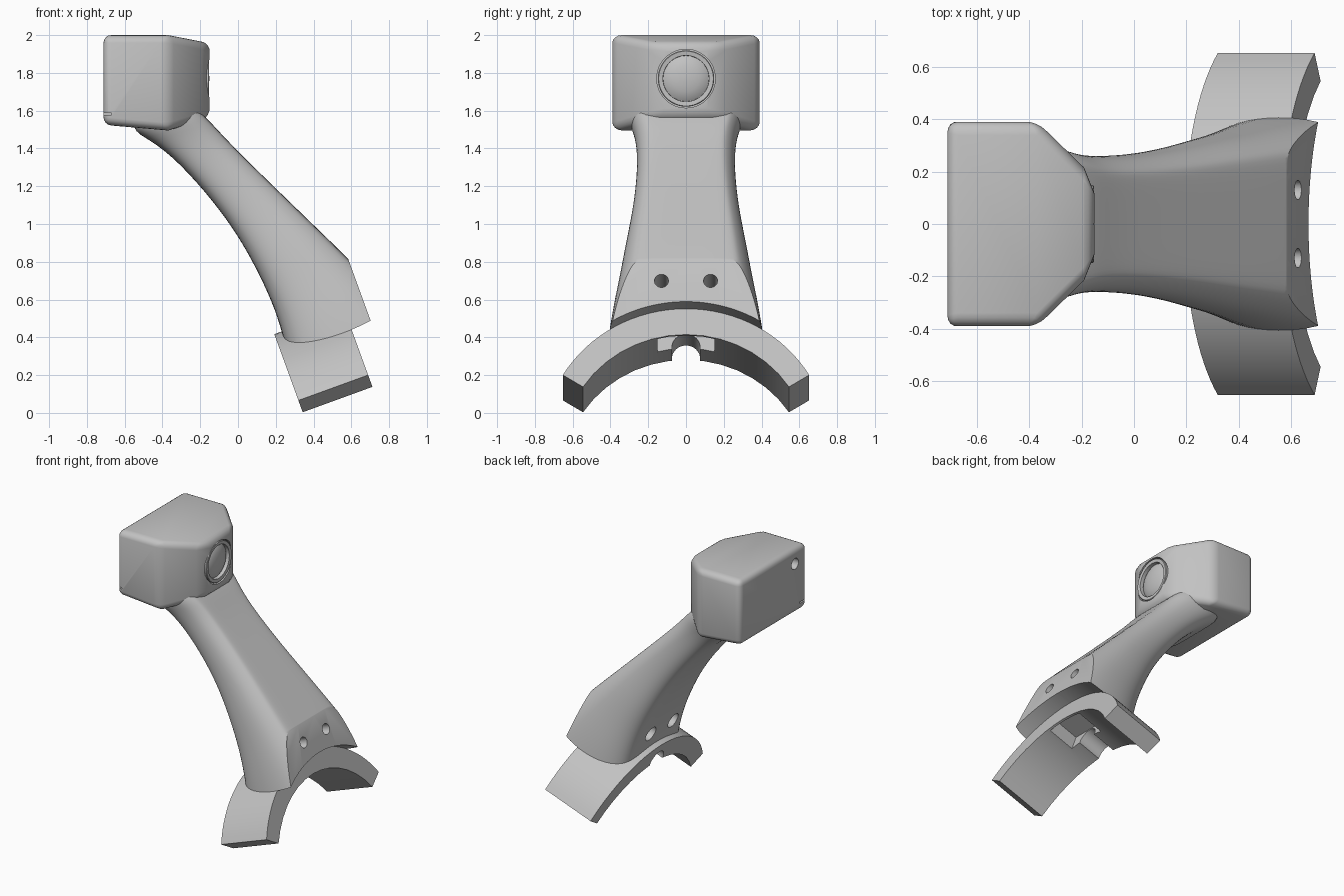
import bpy, bmesh
from math import sin, cos, pi, radians, asin
from mathutils import Vector

cube = bpy.data.objects.get("Cube")
if cube:
    bpy.data.objects.remove(cube)

grey = bpy.data.materials.new("light_grey")
grey.use_nodes = True
grey.diffuse_color = (0.54, 0.54, 0.54, 1)
grey.node_tree.nodes["Principled BSDF"].inputs["Base Color"].default_value = (0.54, 0.54, 0.54, 1)

TILT = radians(20)


def tilted(u, y, w):
    """Point in the frame of the clamp axis, which leans upward toward +x."""
    return Vector((u * cos(TILT) - w * sin(TILT), y, u * sin(TILT) + w * cos(TILT)))


def loft(name, rings, helper=False):
    """Skin a list of equal rings and cap both ends."""
    bm = bmesh.new()
    rows = [[bm.verts.new(p) for p in ring] for ring in rings]
    n = len(rows[0])
    for a, b in zip(rows, rows[1:]):
        for i in range(n):
            bm.faces.new((a[i], a[(i + 1) % n], b[(i + 1) % n], b[i]))
    bm.faces.new(rows[0])
    bm.faces.new(rows[-1])
    return finish(name, bm, helper)


def finish(name, bm, helper=False):
    bmesh.ops.recalc_face_normals(bm, faces=bm.faces)
    mesh = bpy.data.meshes.new(name)
    bm.to_mesh(mesh)
    bm.free()
    mesh.materials.append(grey)
    obj = bpy.data.objects.new(name, mesh)
    bpy.context.collection.objects.link(obj)
    obj.hide_render = helper
    return obj


def apply(obj, kind, **settings):
    mod = obj.modifiers.new(kind, kind)
    for key, value in settings.items():
        setattr(mod, key, value)
    bpy.context.view_layer.objects.active = obj
    bpy.ops.object.modifier_apply(modifier=mod.name)


def cut(obj, *cutters):
    for c in cutters:
        apply(obj, "BOOLEAN", operation="DIFFERENCE", solver="EXACT", object=c)
        bpy.data.objects.remove(c)


def smooth(obj):
    bpy.ops.object.select_all(action="DESELECT")
    obj.select_set(True)
    bpy.context.view_layer.objects.active = obj
    bpy.ops.object.shade_smooth_by_angle(angle=radians(30))


def circle(r, n=48):
    return [(r * cos(2 * pi * i / n), r * sin(2 * pi * i / n)) for i in range(n)]


def tilted_rod(name, u0, u1, y, w, r, n=32):
    return loft(name, [[tilted(u, y + a, w + b) for a, b in circle(r, n)] for u in (u0, u1)], True)


def tilted_box(name, u0, u1, half, w0, w1):
    rect = ((-half, w0), (half, w0), (half, w1), (-half, w1))
    return loft(name, [[tilted(u, y, w) for y, w in rect] for u in (u0, u1)], True)


def lathe_x(name, y, z, profile, helper=False):
    """Turn (x, radius) pairs around an axis along x."""
    return loft(name, [[(x, y + a, z + b) for a, b in circle(r)] for x, r in profile], helper)


# Neck: rounded sections between a top edge and an underside edge
half_section = [(0, .3), (0, .7), (.03, .8), (.2, .95), (.45, 1), (.72, .98), (.92, .86), (1, .66), (1, .3)]
section = half_section + [(s, -y) for s, y in reversed(half_section)]
stations = [  # top x, z, underside x, z, half width
    (-.30, 1.70, -.52, 1.64, .26),
    (-.22, 1.61, -.58, 1.50, .315),
    (-.145, 1.54, -.46, 1.445, .28),
    (-.065, 1.45, -.31, 1.325, .258),
    (.09, 1.295, -.13, 1.12, .265),
    (.26, 1.13, .0, .94, .29),
    (.42, .975, .10, .76, .325),
    (.58, .82, .18, .59, .355),
    (.74, .66, .235, .43, .39),
    (.94, .46, .275, .25, .422),
    (1.1, .30, .30, .08, .44)]
neck = loft("neck", [[(tx + (bx - tx) * s, h * y, tz + (bz - tz) * s) for s, y in section]
                     for tx, tz, bx, bz, h in stations])
apply(neck, "SUBSURF", levels=2)

# Saddle, end plane and bolt holes of the neck
OUT_R, OUT_W = .756, -.43
cut(neck,
    tilted_rod("saddle_cutter", 0, 1.6, 0, OUT_W, OUT_R, 128),
    tilted_box("end_cutter", .827, 1.8, 1, -1, 1.2),
    *[tilted_rod("bolt_cutter", -.2, 1, y, .443, .037) for y in (-.13, .13)],
    *[tilted_rod("counterbore_cutter", -.2, .6, y, .443, .055) for y in (-.13, .13)])
smooth(neck)

# Clamp: arched bar with an underside pocket and cable groove
IN_R, IN_W = .651, -.47


def arc(r, w, half, n):
    a = asin(half / r)
    return [(r * sin(a * (2 * i / n - 1)), w + r * cos(a * (2 * i / n - 1))) for i in range(n + 1)]


outline = arc(OUT_R, OUT_W, .652, 32) + arc(IN_R, IN_W, .545, 14)[::-1]
clamp = loft("clamp", [[tilted(u, y, w) for y, w in outline] for u in (.323, .716)])
cut(clamp,
    tilted_box("pocket_cutter", .5, .7, .15, 0, .268),
    tilted_rod("groove_cutter", .2, .55, 0, .187, .075))
smooth(clamp)

# Head: block with tapered, rounded front, sloped top and underside
plan = [(-.712, .39, 1.525, 2), (-.37, .39, 1.495, 2), (-.19, .215, 1.55, 1.965), (-.15, .115, 1.57, 1.957)]
plan += [(x, -y, lo, hi) for x, y, lo, hi in reversed(plan)]
bm = bmesh.new()
low = [bm.verts.new((x, y, lo)) for x, y, lo, hi in plan]
high = [bm.verts.new((x, y, hi)) for x, y, lo, hi in plan]
n = len(plan)
for i in range(n):
    j = (i + 1) % n
    bm.faces.new((low[i], low[j], high[j], high[i]))
for row in (low, high):
    for i in range(n // 2 - 1):
        bm.faces.new((row[i], row[i + 1], row[n - 2 - i], row[n - 1 - i]))
head = finish("head", bm)
apply(head, "BEVEL", width=.042, segments=4, limit_method="ANGLE", angle_limit=radians(30))

# Lens recess, rear socket and rear corner slot
slot = [(-.30, 1.578), (-.41, 1.578), (-.41, 1.588), (-.30, 1.588)]
cut(head,
    lathe_x("lens_cutter", 0, 1.77, [(-.21, .155), (0, .155)], True),
    lathe_x("socket_cutter", -.25, 1.89, [(-.8, .04), (-.62, .04)], True),
    loft("slot_cutter", [[(x, y, z) for y, z in slot] for x in (-.8, -.67)], True))
smooth(head)

# Lens bezel and domed lens
bezel = lathe_x("lens_bezel", 0, 1.77, [(-.22, .149), (-.157, .149), (-.153, .145), (-.156, .122), (-.185, .121)])
lens = lathe_x("lens", 0, 1.77, [(-.22, .119), (-.18, .119), (-.168, .1), (-.159, .07), (-.154, .04), (-.152, .01)])
for part in (bezel, lens):
    smooth(part)
